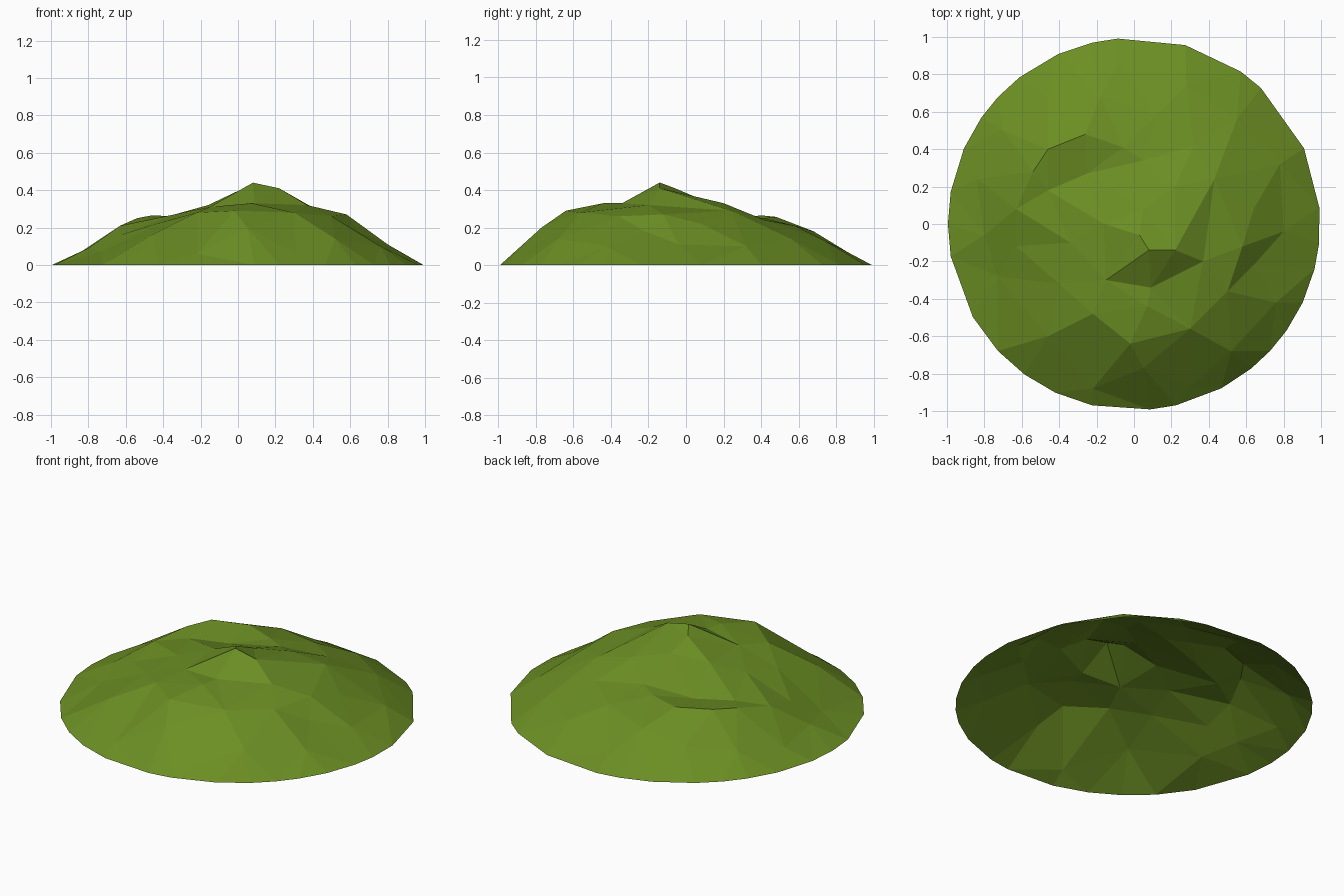
import bpy, bmesh, math
from mathutils import Vector
from mathutils.geometry import delaunay_2d_cdt

# Grass colour
grass = bpy.data.materials.new("grass green")
grass.diffuse_color = (0.147, 0.270, 0.017, 1)

# Uneven low-poly rim, as angles in degrees around a circle
RIM = [5, 24, 47, 55, 74, 95, 103, 114, 128, 137, 145, 156, 170, 180, 190,
       210, 223, 234, 245, 257, 275, 283, 298, 309, 317, 325, 335, 346, 354]

# Landmarks of the terrain: summit, shoulders, ledges, foot slopes
LANDMARKS = [
    # summit and its flanks
    (.08, -.14, .44), (.22, -.14, .41), (.03, -.06, .41), (.05, .08, .35),
    (.22, .20, .33), (-.16, .00, .32), (.09, -.34, .33), (.37, -.20, .32),
    # front shoulder and steep front
    (.07, -.44, .33), (-.02, -.64, .29), (.30, -.56, .28), (-.22, -.48, .28),
    (.05, -.77, .20), (-.22, -.88, .06), (.31, -.86, .06), (.52, -.68, .14),
    (-.46, -.60, .16), (-.15, -.30, .31),
    # right side
    (.50, -.36, .26), (.58, -.12, .27), (.64, -.22, .18), (.64, .08, .22),
    (.80, -.04, .11), (.76, -.42, .10), (.43, .24, .29), (.78, .32, .10),
    # left side
    (-.34, -.10, .27), (-.40, -.32, .23), (-.63, -.12, .16), (-.63, .08, .21),
    (-.80, -.06, .09), (-.73, -.28, .07), (-.54, .28, .25), (-.46, .18, .235),
    (-.84, .24, .07), (-.70, .50, .11),
    # back ledge and back slope
    (-.46, .40, .265), (-.26, .48, .257), (-.06, .41, .25), (-.25, .27, .225),
    (.05, .34, .26), (.32, .42, .24), (-.46, .67, .14), (-.18, .68, .18),
    (-.08, .86, .07), (.28, .74, .13), (.12, .58, .21), (.55, .56, .14),
]

# Triangulate rim and landmarks in plan, then lift to their heights
points = [(.995 * math.cos(math.radians(a)), .995 * math.sin(math.radians(a)), 0)
          for a in RIM] + LANDMARKS
n = len(RIM)
rim_edges = [(i, (i + 1) % n) for i in range(n)]
plan, _, tris, source, _, _ = delaunay_2d_cdt(
    [Vector(p[:2]) for p in points], rim_edges, [], 1, 1e-5)

bm = bmesh.new()
verts = [bm.verts.new((p.x, p.y, points[src[0]][2])) for p, src in zip(plan, source)]
for t in tris:
    bm.faces.new([verts[i] for i in t])
bmesh.ops.recalc_face_normals(bm, faces=bm.faces)
if sum(f.normal.z for f in bm.faces) < 0:
    bmesh.ops.reverse_faces(bm, faces=bm.faces)

# Flat-shaded open shell (no underside)
mesh = bpy.data.meshes.new("grassy_hill")
bm.to_mesh(mesh)
bm.free()
mesh.materials.append(grass)
hill = bpy.data.objects.new("grassy_hill", mesh)
bpy.context.collection.objects.link(hill)
